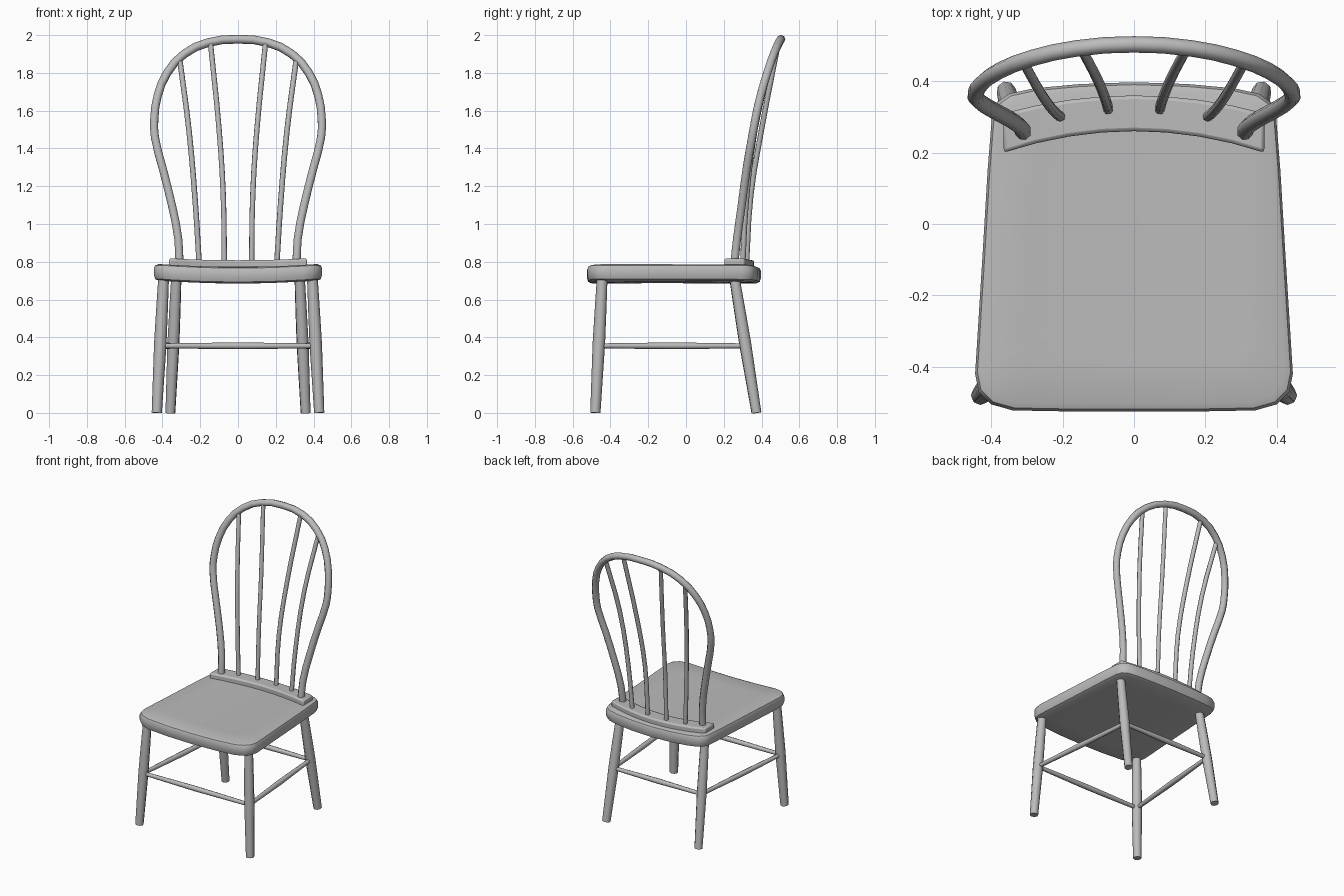
import bpy, bmesh, math

cube = bpy.data.objects.get("Cube")
if cube:
    bpy.data.objects.remove(cube, do_unlink=True)

GREY = (0.5, 0.5, 0.5, 1)
mat = bpy.data.materials.new("plain grey")
mat.use_nodes = True
mat.diffuse_color = GREY
mat.node_tree.nodes["Principled BSDF"].inputs["Base Color"].default_value = GREY


def select(ob):
    bpy.ops.object.select_all(action='DESELECT')
    ob.select_set(True)
    bpy.context.view_layer.objects.active = ob


def finish(ob, angle=40):
    select(ob)
    bpy.ops.object.shade_smooth_by_angle(angle=math.radians(angle))


def mesh_object(name, bm):
    bmesh.ops.recalc_face_normals(bm, faces=bm.faces)
    me = bpy.data.meshes.new(name)
    bm.to_mesh(me)
    bm.free()
    me.materials.append(mat)
    ob = bpy.data.objects.new(name, me)
    bpy.context.collection.objects.link(ob)
    return ob


def rod(name, points, radii, steps=3):
    """Eight-sided round rod through the points, one radius per point."""
    cu = bpy.data.curves.new(name, 'CURVE')
    cu.dimensions = '3D'
    cu.bevel_depth = 1
    cu.bevel_resolution = 2
    cu.resolution_u = steps
    cu.use_fill_caps = True
    sp = cu.splines.new('BEZIER')
    sp.bezier_points.add(len(points) - 1)
    for bp, p, r in zip(sp.bezier_points, points, radii):
        bp.co, bp.radius = p, r
        bp.handle_left_type = bp.handle_right_type = 'AUTO'
    cu.materials.append(mat)
    ob = bpy.data.objects.new(name, cu)
    bpy.context.collection.objects.link(ob)
    select(ob)
    bpy.ops.object.convert(target='MESH')
    finish(bpy.context.object, 50)


def lerp(a, b, t):
    return tuple(u + (v - u) * t for u, v in zip(a, b))


# Seat: rounded outline lofted through levels, with a shallow saddle dip
half = [(0, -.525), (.18, -.525), (.34, -.522), (.40, -.505), (.435, -.47),
        (.445, -.42), (.425, -.1), (.41, .15), (.398, .30), (.385, .34),
        (.35, .365), (.28, .38), (.15, .392), (0, .397)]
outline = half + [(-x, y) for x, y in half[-2:0:-1]]
levels = [(.4, .70), (.7, .70), (.94, .70), (.985, .708), (1, .73), (1, .765),
          (.985, .781), (.95, .787), (.7, .787), (.4, .787)]


def saddle(x):
    return -.015 * max(0, 1 - (x / .4) ** 2)


bm = bmesh.new()
rings = []
for s, z in levels:
    rings.append([bm.verts.new((x * s, (y + .06) * s - .06, z + saddle(x * s)))
                  for x, y in outline])
n = len(outline)
for a, b in zip(rings, rings[1:]):
    for i in range(n):
        j = (i + 1) % n
        bm.faces.new((a[i], a[j], b[j], b[i]))
bm.faces.new(rings[0])
bm.faces.new(rings[-1])
finish(mesh_object("seat", bm))

# Curved rail on the seat that holds the back
bm = bmesh.new()
rows = []
for i in range(9):
    x = -.365 + .73 * i / 8
    t = (x / .365) ** 2
    front, back, top = .26 - .06 * t, .36 - .05 * t, .808 + .01 * t
    rows.append([bm.verts.new(c) for c in ((x, front, .755), (x, back, .755),
                                           (x, back, top), (x, front, top))])
for a, b in zip(rows, rows[1:]):
    for i in range(4):
        j = (i + 1) % 4
        bm.faces.new((a[i], a[j], b[j], b[i]))
bm.faces.new(rows[0])
bm.faces.new(rows[-1])
rail = mesh_object("back_rail", bm)
bevel = rail.modifiers.new("soft edges", 'BEVEL')
bevel.width = .01
bevel.segments = 2
finish(rail)

# Bent hoop of the back
side = [(.31, .255, .78), (.316, .27, .92), (.35, .295, 1.1), (.40, .322, 1.3),
        (.44, .35, 1.46), (.443, .368, 1.56), (.425, .395, 1.68),
        (.375, .43, 1.80), (.285, .465, 1.90), (.16, .492, 1.96)]
hoop = side + [(0, .503, 1.978)] + [(-x, y, z) for x, y, z in reversed(side)]
rod("back_hoop", hoop, [.023] * len(hoop), 2)

spindles = {"outer": [(.205, .30, .78), (.225, .317, 1.1), (.26, .365, 1.5), (.307, .448, 1.86)],
            "inner": [(.072, .32, .78), (.078, .343, 1.15), (.10, .40, 1.5), (.145, .487, 1.95)]}
front_leg = [(.43, -.48, 0), (.393, -.443, .73)]
rear_leg = [(.358, .373, 0), (.326, .254, .73)]
HEIGHT = .355


def stretcher(name, a, b):
    rod(name, [lerp(a, b, t) for t in (0, .3, .5, .7, 1)],
        [.013, .016, .018, .016, .013], 1)


# Spindles, legs and side stretchers, mirrored left and right
for label, sx in (("left", 1), ("right", -1)):
    for kind, pts in spindles.items():
        rod(f"{label}_{kind}_spindle", [(sx * x, y, z) for x, y, z in pts], [.0145] * 4)
    joints = []
    for kind, (foot, top) in (("front", front_leg), ("rear", rear_leg)):
        foot, top = [(sx * p[0], p[1], p[2]) for p in (foot, top)]
        rod(f"{label}_{kind}_leg", [lerp(foot, top, t) for t in (0, .5, .75, 1)],
            [.027, .033, .031, .028], 1)
        joints.append(lerp(foot, top, HEIGHT / .73))
    stretcher(f"{label}_stretcher", *joints)

# Cross stretchers
for kind, leg in (("front", front_leg), ("rear", rear_leg)):
    x, y, z = lerp(*leg, HEIGHT / .73)
    stretcher(f"{kind}_stretcher", (-x, y, z), (x, y, z))
